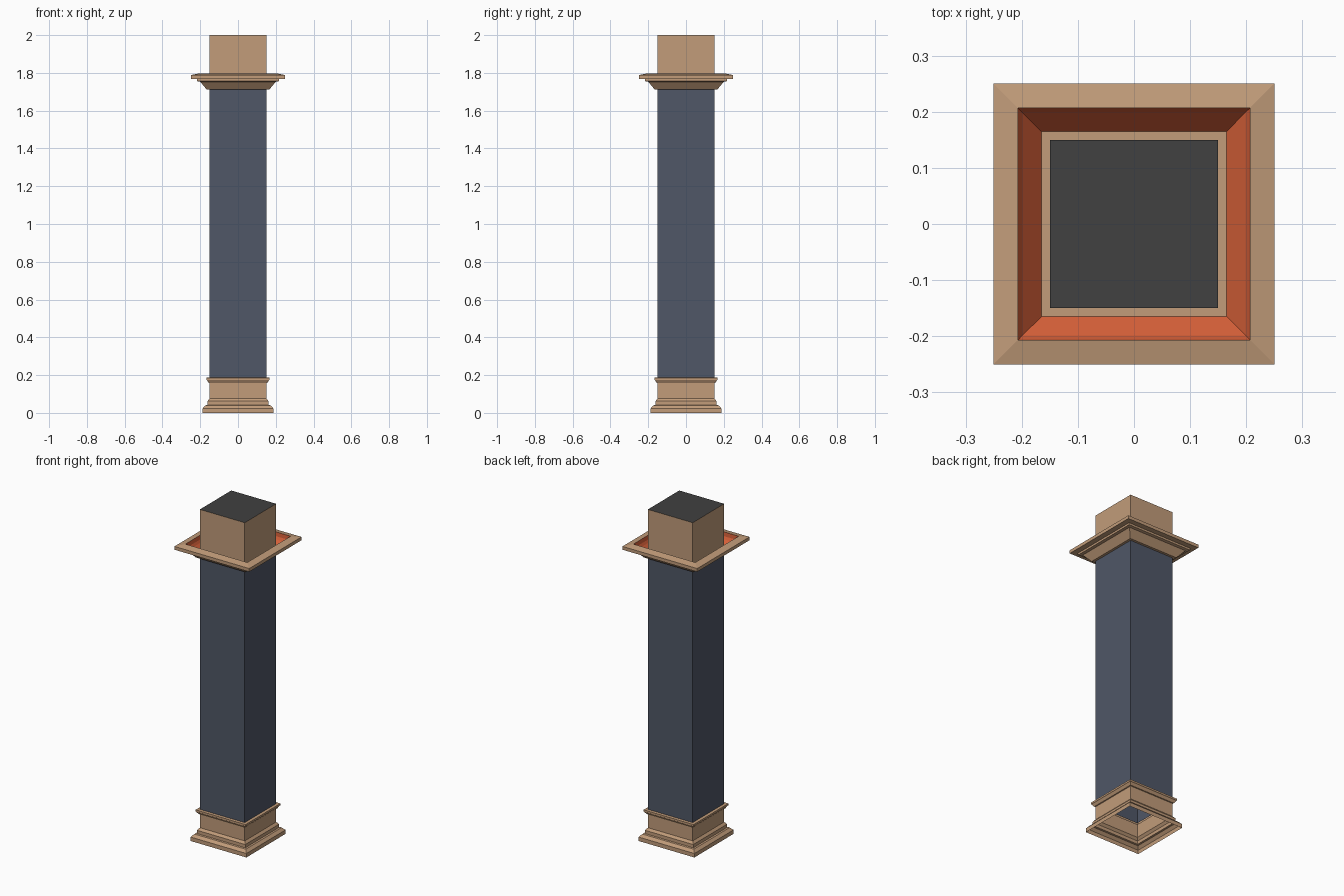
import bpy

if "Cube" in bpy.data.objects:
    bpy.data.objects.remove(bpy.data.objects["Cube"])


def material(name, rgb):
    m = bpy.data.materials.new(name)
    m.diffuse_color = (*rgb, 1.0)
    m.use_nodes = True
    m.node_tree.nodes["Principled BSDF"].inputs["Base Color"].default_value = m.diffuse_color
    return m


TAN = material("tan wood", (0.54, 0.335, 0.195))
BLUE = material("slate blue", (0.080, 0.096, 0.135))
GREY = material("dark grey", (0.052, 0.052, 0.052))
ORANGE = material("orange red", (0.72, 0.125, 0.043))


def square_sweep(name, profile, mat, cap=None):
    """Sweep a (half width, z) profile round a square; optional top cap material."""
    verts, faces = [], []
    for r, z in profile:
        verts += [(-r, -r, z), (r, -r, z), (r, r, z), (-r, r, z)]
    for i in range(len(profile) - 1):
        for k in range(4):
            a, b = i * 4 + k, i * 4 + (k + 1) % 4
            faces.append((a, b, b + 4, a + 4))
    if cap:
        n = len(verts)
        faces.append((n - 4, n - 3, n - 2, n - 1))
    me = bpy.data.meshes.new(name)
    me.from_pydata(verts, [], faces)
    me.materials.append(mat)
    if cap:
        me.materials.append(cap)
        me.polygons[-1].material_index = 1
    ob = bpy.data.objects.new(name, me)
    bpy.context.collection.objects.link(ob)
    return ob


# stepped base with plinth and upper lip, open underneath
square_sweep("base", [
    (0.187, 0.0), (0.187, 0.024), (0.172, 0.040), (0.162, 0.042),
    (0.162, 0.062), (0.152, 0.074), (0.15, 0.076), (0.15, 0.157),
    (0.155, 0.159), (0.164, 0.173), (0.167, 0.175), (0.167, 0.186),
    (0.15, 0.187)], TAN)

# plain shaft
square_sweep("shaft", [(0.15, 0.165), (0.15, 1.712)], BLUE)

# neck block above the capital with a dark top
square_sweep("top_block", [(0.15, 1.712), (0.15, 2.0)], TAN, GREY)

# flaring capital moulding
square_sweep("capital", [
    (0.15, 1.711), (0.165, 1.711), (0.20, 1.753), (0.217, 1.756),
    (0.217, 1.768), (0.25, 1.768), (0.25, 1.788), (0.207, 1.797)], TAN)

# orange inside of the open capital
square_sweep("capital_lining", [
    (0.207, 1.797), (0.206, 1.772), (0.199, 1.757), (0.165, 1.713)], ORANGE)
